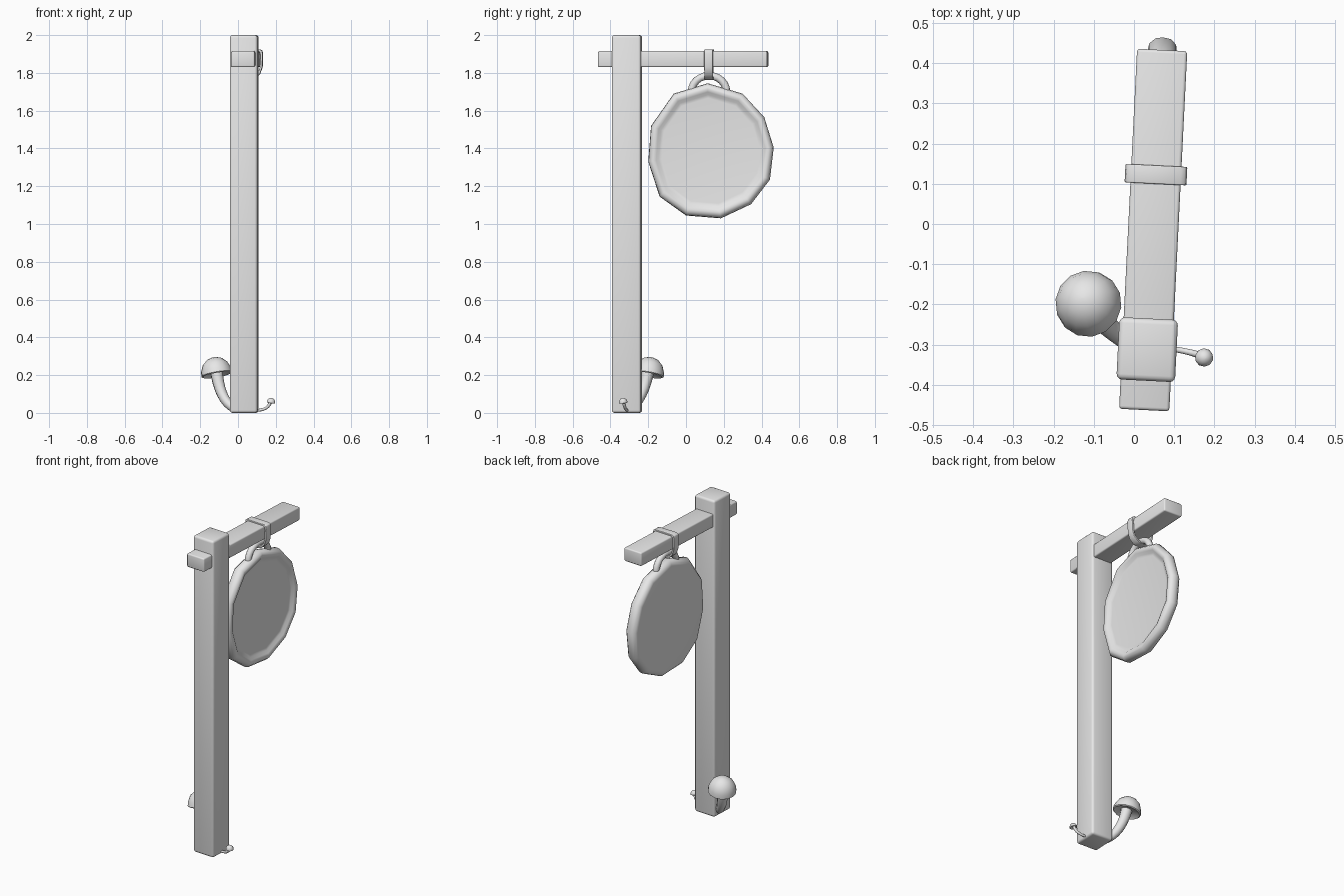
import bpy, bmesh
from math import sin, cos, pi, radians
from mathutils import Vector, Matrix
from mathutils.geometry import interpolate_bezier

cube = bpy.data.objects.get("Cube")
if cube:
    bpy.data.objects.remove(cube, do_unlink=True)

grey = bpy.data.materials.new("plain_grey")
grey.use_nodes = True
grey.diffuse_color = (0.8, 0.8, 0.8, 1)
grey.node_tree.nodes["Principled BSDF"].inputs["Base Color"].default_value = (0.8, 0.8, 0.8, 1)

# The post, beam and hanging sign share one slightly turned frame
TURN = Matrix.Translation((0.0485, 0, 0)) @ Matrix.Rotation(radians(-2.86), 4, "Z")


def finish(name, bm, matrix=None, bevel=0):
    if bevel:
        edges = [e for e in bm.edges if e.calc_face_angle(0) > radians(50)]
        bmesh.ops.bevel(bm, geom=edges, offset=bevel, segments=3,
                        profile=0.5, affect="EDGES")
    if matrix:
        bm.transform(matrix)
    bmesh.ops.recalc_face_normals(bm, faces=bm.faces)
    mesh = bpy.data.meshes.new(name)
    bm.to_mesh(mesh)
    bm.free()
    mesh.materials.append(grey)
    obj = bpy.data.objects.new(name, mesh)
    bpy.context.collection.objects.link(obj)
    bpy.ops.object.select_all(action="DESELECT")
    obj.select_set(True)
    bpy.context.view_layer.objects.active = obj
    bpy.ops.object.shade_smooth_by_angle(angle=radians(50))
    return obj


def box(name, size, centre, bevel):
    bm = bmesh.new()
    bmesh.ops.create_cube(bm, size=1)
    bmesh.ops.scale(bm, vec=size, verts=bm.verts)
    bmesh.ops.translate(bm, vec=centre, verts=bm.verts)
    return finish(name, bm, TURN, bevel)


def loft(name, rings, matrix=None, closed=False, bevel=0):
    """Skin a row of equal rings; cap the ends or join them."""
    bm = bmesh.new()
    rows = [[bm.verts.new(p) for p in ring] for ring in rings]
    pairs = list(zip(rows, rows[1:]))
    if closed:
        pairs.append((rows[-1], rows[0]))
    else:
        bm.faces.new(rows[0])
        bm.faces.new(rows[-1])
    for a, b in pairs:
        for i in range(len(a)):
            j = (i + 1) % len(a)
            bm.faces.new((a[i], a[j], b[j], b[i]))
    bm.normal_update()
    return finish(name, bm, matrix, bevel)


def tube(name, path, radii, matrix=None, sides=10):
    rings = []
    for i, p in enumerate(path):
        ahead = path[min(i + 1, len(path) - 1)] - path[max(i - 1, 0)]
        t = ahead.normalized()
        u = t.cross(Vector((0.7, 0.7, 0.1))).normalized()
        v = t.cross(u)
        r = radii[0] + (radii[1] - radii[0]) * i / (len(path) - 1)
        rings.append([p + r * (u * cos(a) + v * sin(a))
                      for a in (2 * pi * k / sides for k in range(sides))])
    return loft(name, rings, matrix)


# Mushroom: bent stem and a tilted dome with a hollow underside
CAP = [(0.3, 0.2), (0.75, 0.12), (0.93, 0), (1, 0.06), (0.96, 0.38),
       (0.8, 0.75), (0.5, 1.03), (0.2, 1.14), (0.02, 1.16)]


def mushroom(name, knots, stem_radii, cap_base, cap_radius, axis, sides):
    path = interpolate_bezier(*[Vector(k) for k in knots], 9)
    tube(name + "_stem", path, stem_radii)
    rings = [[(r * cos(2 * pi * k / sides), r * sin(2 * pi * k / sides), z)
              for k in range(sides)] for r, z in CAP]
    turn = Vector(axis).to_track_quat("Z", "Y").to_matrix().to_4x4()
    loft(name + "_cap", rings,
         Matrix.Translation(cap_base) @ turn @ Matrix.Scale(cap_radius, 4))


# Post and crossbeam
box("post", (0.146, 0.155, 2), (0, -0.313, 1), 0.014)
box("crossbeam", (0.125, 0.897, 0.085), (0, -0.015, 1.873), 0.008)

# Strap looped around the beam
half = [(0.062, 1.925), (0.074, 1.918), (0.077, 1.9), (0.075, 1.83),
        (0.062, 1.793), (0.035, 1.768), (0.012, 1.763)]
outline = half + [(-x, z) for x, z in reversed(half)]
strap = []
for x, z in outline:
    xi, zi = x * 0.84, 1.85 + (z - 1.85) * 0.86
    strap.append([(x, 0.1, z), (x, 0.146, z), (xi, 0.146, zi), (xi, 0.1, zi)])
loft("strap", strap, TURN, closed=True, bevel=0.003)

# Arched handle on top of the sign
arch = [Vector((0, 0.122 + 0.093 * cos(a), 1.7 + 0.085 * sin(a)))
        for a in (radians(-15 + 15 * k) for k in range(15))]
tube("sign_handle", arch, (0.02, 0.02), TURN)

# Rough-cut round sign with a raised rim on one side
rim = [(-0.065, 1.69), (0.115, 1.745), (0.3, 1.69), (0.415, 1.565),
       (0.465, 1.405), (0.445, 1.235), (0.345, 1.105), (0.185, 1.03),
       (0, 1.045), (-0.14, 1.145), (-0.2, 1.33), (-0.185, 1.52)]
section = [(-0.036, 0.9), (-0.033, 0.95), (-0.018, 0.99), (0, 1), (0.02, 0.99),
           (0.034, 0.95), (0.036, 0.91), (0.031, 0.87), (0.02, 0.83), (0.018, 0.78)]
cy, cz = 0.132, 1.39
sign = [[(x, cy + (y - cy) * s, cz + (z - cz) * s) for y, z in rim]
        for x, s in section]
loft("round_sign", sign, TURN)

# Mushrooms at the foot of the post
mushroom("large_mushroom",
         [(-0.015, -0.295, 0.02), (-0.075, -0.25, 0.05),
          (-0.105, -0.215, 0.13), (-0.115, -0.2, 0.23)],
         (0.022, 0.034), (-0.112, -0.2, 0.2), 0.083, (-0.17, 0.17, 1), 14)
mushroom("small_mushroom",
         [(0.09, -0.31, 0.014), (0.14, -0.317, 0.012),
          (0.165, -0.327, 0.03), (0.172, -0.33, 0.06)],
         (0.007, 0.009), (0.174, -0.332, 0.053), 0.023, (0.15, -0.1, 1), 10)
